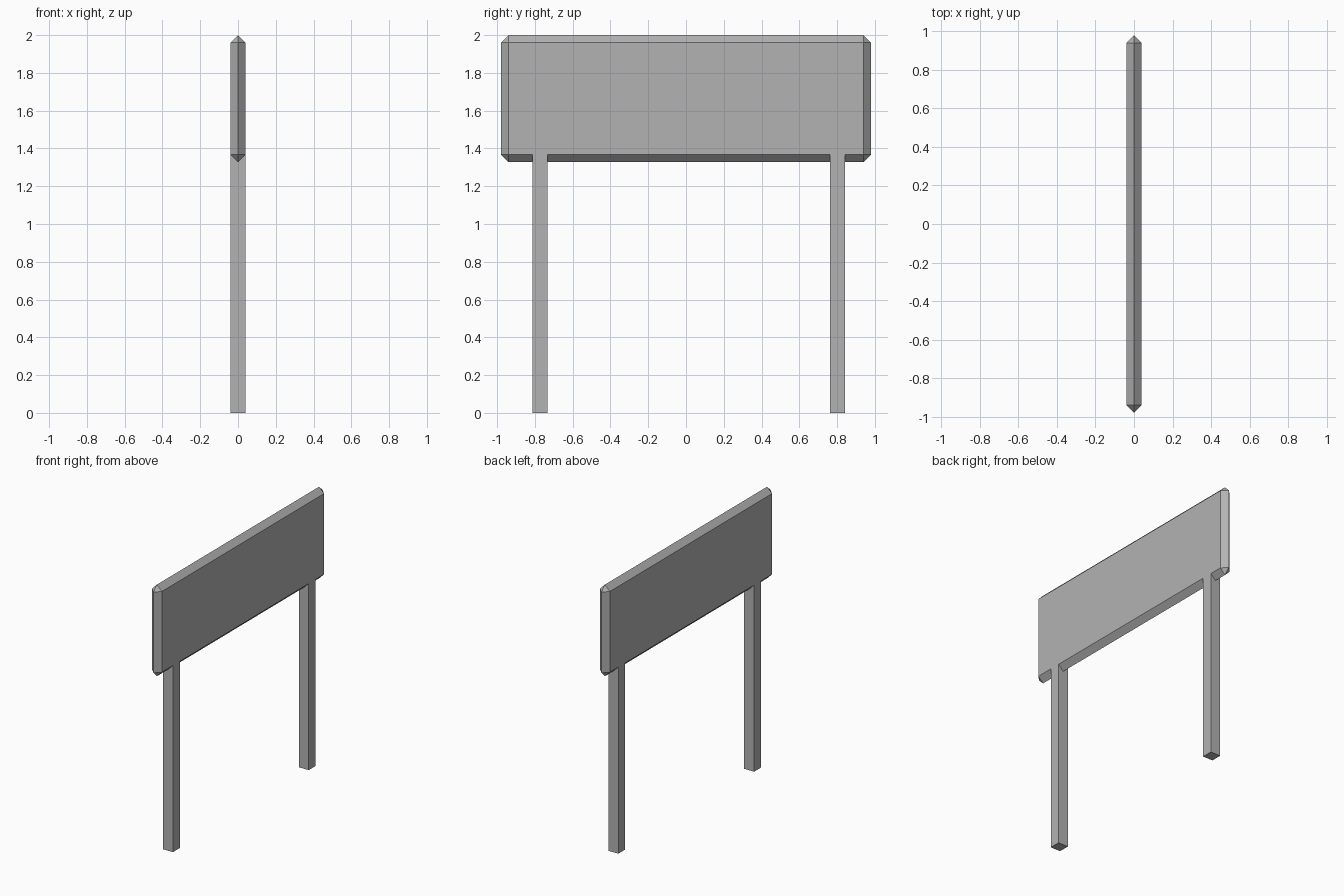
import bpy, bmesh, math
from itertools import product

if "Cube" in bpy.data.objects:
    bpy.data.objects.remove(bpy.data.objects["Cube"])

HALF = 0.04            # half thickness, also the chamfer size
W, Z0, Z1 = 0.98, 1.328, 2.0

# Darker grey shared by all parts
grey = bpy.data.materials.new("dark_grey")
grey.diffuse_color = (0.45, 0.45, 0.45, 1)
grey.use_nodes = True
grey.node_tree.nodes["Principled BSDF"].inputs["Base Color"].default_value = grey.diffuse_color


def add_object(name, bm):
    bmesh.ops.recalc_face_normals(bm, faces=bm.faces)
    mesh = bpy.data.meshes.new(name)
    bm.to_mesh(mesh)
    bm.free()
    mesh.materials.append(grey)
    obj = bpy.data.objects.new(name, mesh)
    bpy.context.collection.objects.link(obj)
    return obj


# Board: box whose edges are fully chamfered to a ridge in the middle
bm = bmesh.new()
for sy, top in product((-1, 1), (False, True)):
    z_out = Z1 if top else Z0
    z_in = Z1 - HALF if top else Z0 + HALF
    y_in = sy * (W - HALF)
    for p in ((-HALF, y_in, z_in), (HALF, y_in, z_in),
              (0, sy * W, z_in), (0, y_in, z_out)):
        bm.verts.new(p)
bmesh.ops.convex_hull(bm, input=bm.verts)
bmesh.ops.dissolve_limit(bm, angle_limit=math.radians(1),
                         verts=bm.verts, edges=bm.edges)
add_object("sign_board", bm)

# Square posts, flush with the board faces
for name, y in (("left_post", -0.772), ("right_post", 0.802)):
    bm = bmesh.new()
    bmesh.ops.create_cube(bm, size=1)
    top = Z0 + HALF
    bmesh.ops.scale(bm, vec=(2 * HALF, 2 * HALF, top), verts=bm.verts)
    bmesh.ops.translate(bm, vec=(0, y, top / 2), verts=bm.verts)
    add_object(name, bm)
